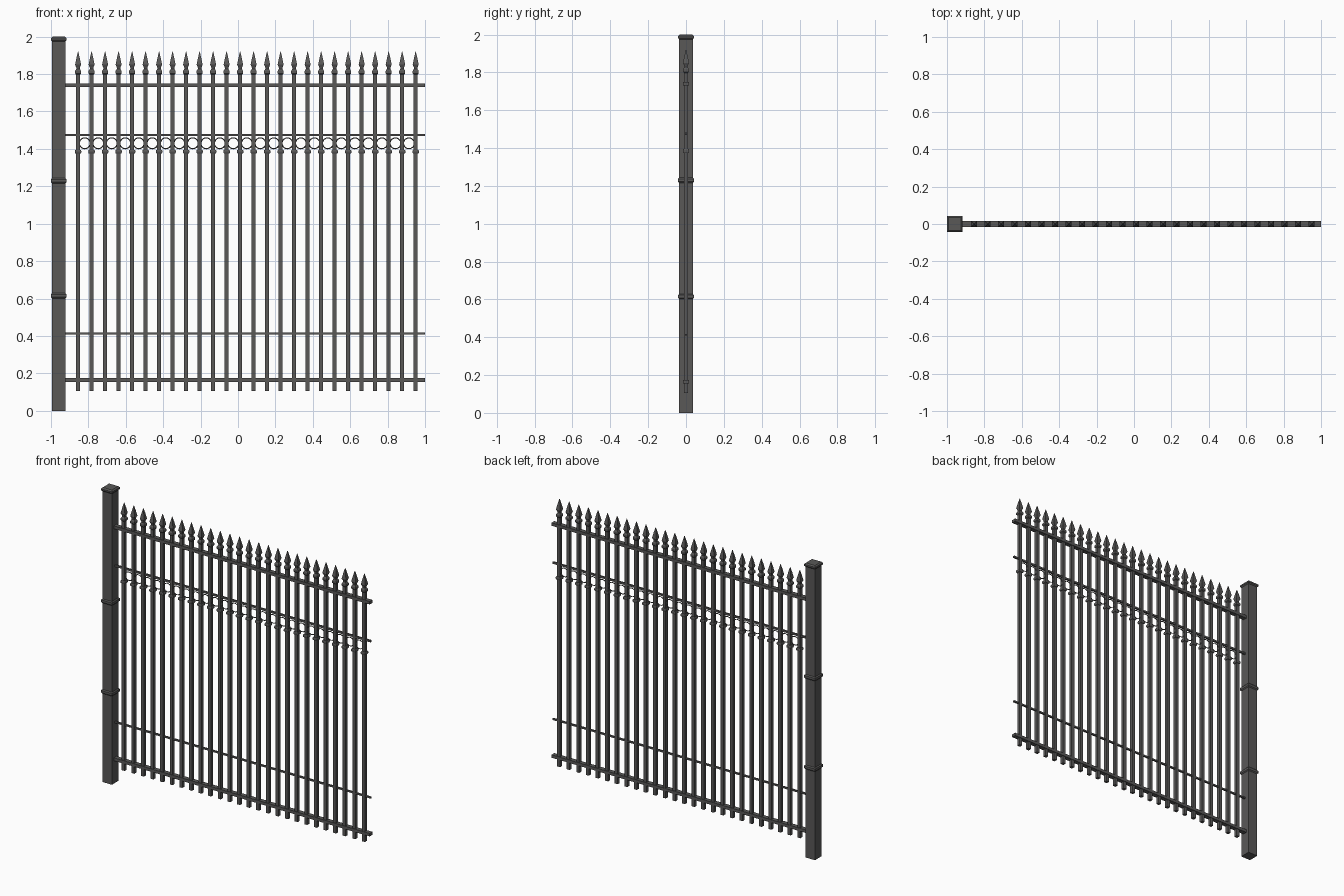
import bpy, bmesh, math

if "Cube" in bpy.data.objects:
    bpy.data.objects.remove(bpy.data.objects["Cube"])

def material(name, col):
    m = bpy.data.materials.new(name)
    m.diffuse_color = (*col, 1)
    m.use_nodes = True
    m.node_tree.nodes["Principled BSDF"].inputs["Base Color"].default_value = m.diffuse_color
    return m

IRON = material("dark iron", (0.10, 0.098, 0.097))

def finish(name, bm):
    bmesh.ops.recalc_face_normals(bm, faces=bm.faces)
    me = bpy.data.meshes.new(name)
    bm.to_mesh(me)
    bm.free()
    me.materials.append(IRON)
    ob = bpy.data.objects.new(name, me)
    bpy.context.collection.objects.link(ob)
    return ob

def square_turned(name, x, profile):
    """Stack square sections (half width, height) into one closed solid."""
    bm = bmesh.new()
    rings = [[bm.verts.new((x + sx * r, sy * r, z))
              for sx, sy in ((-1, -1), (1, -1), (1, 1), (-1, 1))] for r, z in profile]
    for a, b in zip(rings, rings[1:]):
        for i in range(4):
            j = (i + 1) % 4
            bm.faces.new((a[i], a[j], b[j], b[i]))
    bm.faces.new(rings[0])
    bm.faces.new(rings[-1])
    return finish(name, bm)

def bar(name, x0, x1, z, depth, height):
    bm = bmesh.new()
    bmesh.ops.create_cube(bm, size=1)
    for v in bm.verts:
        v.co = ((x0 + x1) / 2 + v.co.x * (x1 - x0), v.co.y * depth, z + v.co.z * height)
    return finish(name, bm)

def torus(name, x, z, R, r, n=20, m=6):
    """Wire ring standing in the fence plane."""
    bm = bmesh.new()
    vs = []
    for i in range(n):
        a = 2 * math.pi * i / n
        vs.append([])
        for k in range(m):
            b = 2 * math.pi * k / m
            d = R + r * math.cos(b)
            vs[i].append(bm.verts.new((x + d * math.cos(a), r * math.sin(b), z + d * math.sin(a))))
    for i in range(n):
        for k in range(m):
            i2, k2 = (i + 1) % n, (k + 1) % m
            bm.faces.new((vs[i][k], vs[i2][k], vs[i2][k2], vs[i][k2]))
    return finish(name, bm)

def collar(r, h, z):
    """Chamfered band profile around height z."""
    return [(r * 0.84, z - h), (r, z - h * 0.5), (r, z + h * 0.5), (r * 0.84, z + h)]

# post with cap and two bands
PX = -0.958
square_turned("post", PX, [(0.036, 0), (0.036, 1.98)])
square_turned("post_cap", PX, [(0.036, 1.975), (0.042, 1.982), (0.042, 1.992), (0.034, 2.0)])
for z in (0.615, 1.23):
    square_turned("post_band", PX, collar(0.042, 0.015, z))

# heavy and light horizontal rails
for z in (0.165, 1.74):
    bar("main_rail", -0.93, 1.0, z, 0.03, 0.02)
for z, t in ((0.413, 0.010), (1.475, 0.012)):
    bar("thin_rail", -0.93, 1.0, z, 0.012, t)

# pickets with knuckles, spear heads and rings between them
COUNT, STEP, X0 = 26, 0.0722, -0.855
for i in range(COUNT):
    x = X0 + i * STEP
    square_turned("picket", x, [(0.011, 0.105), (0.011, 1.81)])
    square_turned("picket_knuckle", x, collar(0.017, 0.010, 1.385))
    square_turned("spear_head", x, [(0.011, 1.797), (0.016, 1.803), (0.016, 1.817), (0.009, 1.828),
                                    (0.010, 1.836), (0.016, 1.85), (0.009, 1.885), (0.001, 1.92)])
    if i < COUNT - 1:
        torus("ring", x + STEP / 2, 1.43, 0.029, 0.003)
